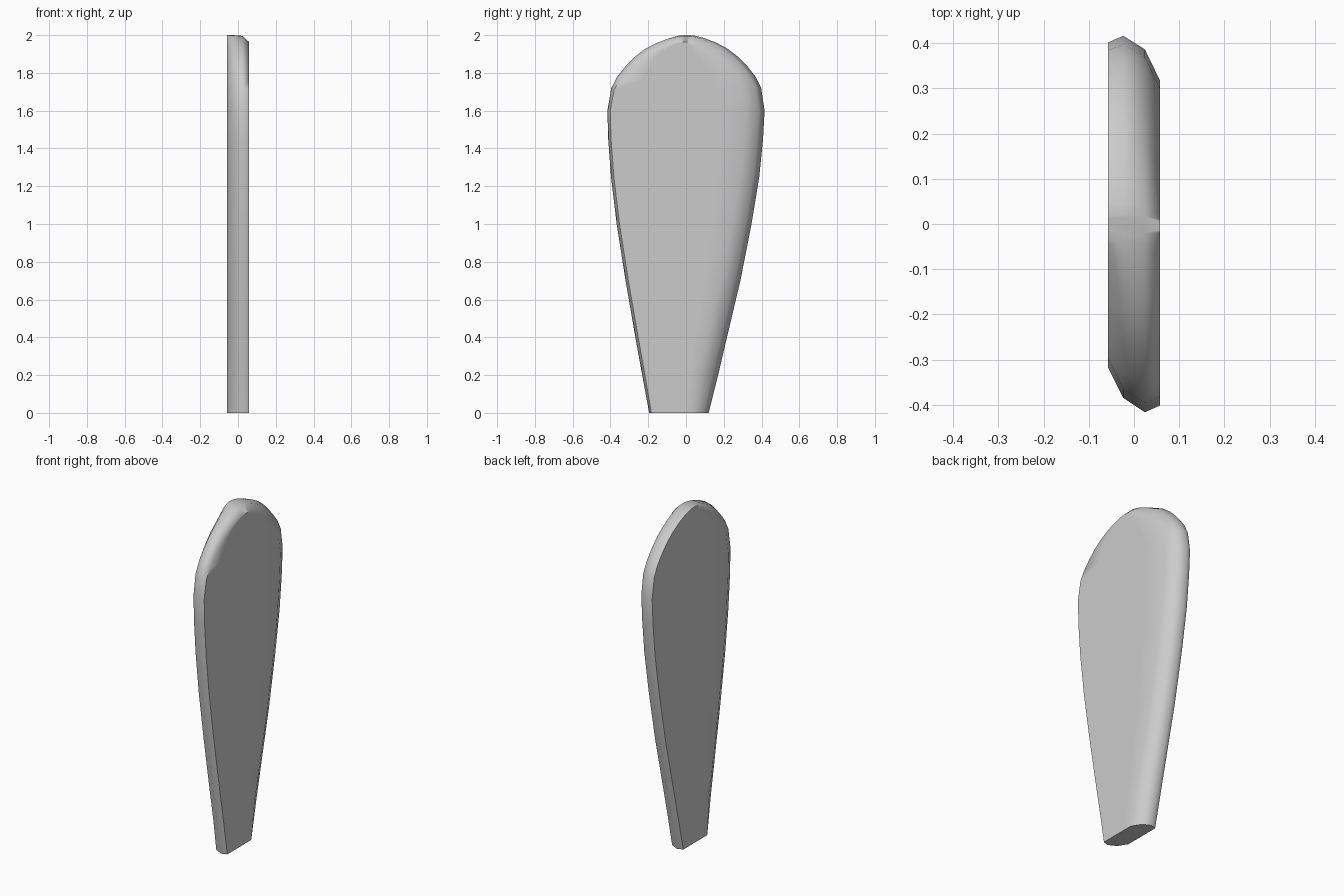
import bpy, bmesh

if "Cube" in bpy.data.objects:
    bpy.data.objects.remove(bpy.data.objects["Cube"])

# Blade outline: height, left edge y, right edge y
OUTLINE = [(0, -.195, .12), (.2, -.232, .17), (.4, -.268, .217), (.7, -.32, .288),
           (1.0, -.367, .347), (1.25, -.397, .388), (1.45, -.412, .408),
           (1.6, -.416, .416), (1.72, -.396, .398), (1.78, -.365, .368),
           (1.835, -.322, .325), (1.885, -.275, .276), (1.928, -.22, .22),
           (1.96, -.16, .16), (1.985, -.095, .095), (1.997, -.045, .045), (2.0, -.02, .02)]
# Rim section: x, left inset, right inset, drop at the tip
LAYERS = [(.058, .015, .10, .036), (.024, 0, .03, .004),
          (-.024, .032, 0, 0), (-.058, .10, .015, 0)]


def section(z, left, right):
    k = min(1, (right - left) / .4)
    tip = max(0, (z - 1.6) / .4)
    pts_r, pts_l = [], []
    for x, in_l, in_r, drop in LAYERS:
        h = z - drop * tip
        pts_r.append((x, right - in_r * k, h))
        pts_l.append((x, left + in_l * k, h))

    def between(a, b):
        return [tuple(p + (q - p) * t for p, q in zip(a, b)) for t in (.2, .5, .8)]
    pts_l.reverse()
    return pts_r + between(pts_r[-1], pts_l[0]) + pts_l + between(pts_l[-1], pts_r[0])


# Loft the sections into a closed blade
bm = bmesh.new()
rings = [[bm.verts.new(p) for p in section(*row)] for row in OUTLINE]
for a, b in zip(rings, rings[1:]):
    n = len(a)
    for i in range(n):
        j = (i + 1) % n
        bm.faces.new((a[i], a[j], b[j], b[i]))
bm.faces.new(rings[0])
bm.faces.new(rings[-1])
bmesh.ops.recalc_face_normals(bm, faces=bm.faces)
mesh = bpy.data.meshes.new("blade")
bm.to_mesh(mesh)
bm.free()

blade = bpy.data.objects.new("blade", mesh)
bpy.context.collection.objects.link(blade)
bpy.context.view_layer.objects.active = blade
blade.select_set(True)
bpy.ops.object.shade_smooth_by_angle(angle=1.05)
